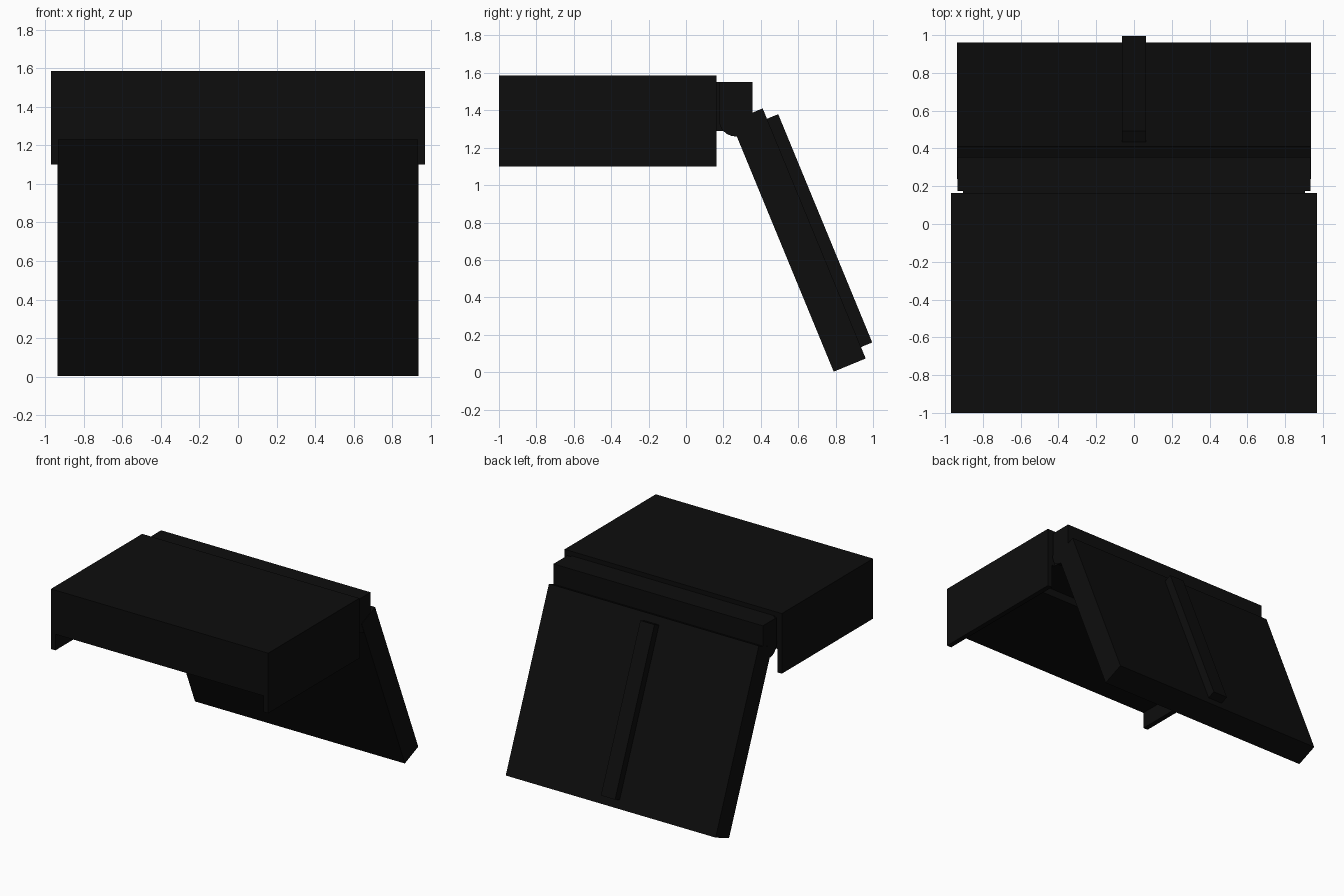
import bpy, bmesh, math
from mathutils import Matrix, Vector

old = bpy.data.objects.get("Cube")
if old:
    bpy.data.objects.remove(old, do_unlink=True)

black = bpy.data.materials.new("matte_black")
black.use_nodes = True
colour = (0.004, 0.004, 0.004, 1)
black.diffuse_color = colour
shader = black.node_tree.nodes["Principled BSDF"]
shader.inputs["Base Color"].default_value = colour
shader.inputs["Roughness"].default_value = 0.8


def finish(name, bm):
    bmesh.ops.recalc_face_normals(bm, faces=bm.faces)
    mesh = bpy.data.meshes.new(name)
    bm.to_mesh(mesh)
    bm.free()
    mesh.materials.append(black)
    obj = bpy.data.objects.new(name, mesh)
    bpy.context.collection.objects.link(obj)
    return obj


def extrude(name, profile, x0, x1):
    """Sweep a (y, z) profile sideways from x0 to x1."""
    bm = bmesh.new()
    face = bm.faces.new([bm.verts.new((x0, y, z)) for y, z in profile])
    swept = bmesh.ops.extrude_face_region(bm, geom=[face])["geom"]
    verts = [v for v in swept if isinstance(v, bmesh.types.BMVert)]
    bmesh.ops.translate(bm, verts=verts, vec=(x1 - x0, 0, 0))
    return finish(name, bm)


def rect(y0, y1, z0, z1):
    return [(y0, z0), (y1, z0), (y1, z1), (y0, z1)]


# Housing: main block, thinner rear section and deep side walls
extrude("housing_block", rect(-1, -0.11, 1.23, 1.585), -0.93, 0.93)
extrude("housing_rear", rect(-0.11, 0.163, 1.29, 1.585), -0.93, 0.93)
for side, x in (("right", -0.97), ("left", 0.93)):
    extrude(side + "_side_wall", rect(-1, 0.163, 1.10, 1.585), x, x + 0.04)

# Hinge neck, its wider rear block and the barrel
extrude("hinge_neck", rect(0.163, 0.30, 1.29, 1.55), -0.905, 0.905)
extrude("hinge_block", rect(0.178, 0.355, 1.35, 1.55), -0.935, 0.935)
bm = bmesh.new()
bmesh.ops.create_cone(bm, cap_ends=True, segments=24, radius1=0.09, radius2=0.09,
                      depth=1.87,
                      matrix=Matrix.Translation((0, 0.266, 1.35))
                      @ Matrix.Rotation(math.pi / 2, 4, "Y"))
barrel = finish("hinge_barrel", bm)
bpy.context.view_layer.objects.active = barrel
barrel.select_set(True)
bpy.ops.object.shade_smooth_by_angle()

# Sloping panel, given by its outer top corner, slope and thickness
top = Vector((0.41, 1.41))
along = Vector((0.381, -0.925)).normalized()
out = Vector((-along.y, along.x))


def slab(start, end, inner, outer):
    return [top + along * a + out * b
            for a, b in ((start, inner), (end, inner), (end, outer), (start, outer))]


extrude("sloping_panel", slab(0, 1.446, -0.185, 0), -0.937, 0.937)

# Raised rib down the middle of the panel
extrude("panel_rib", slab(0.06, 1.38, -0.02, 0.065), -0.063, 0.063)
